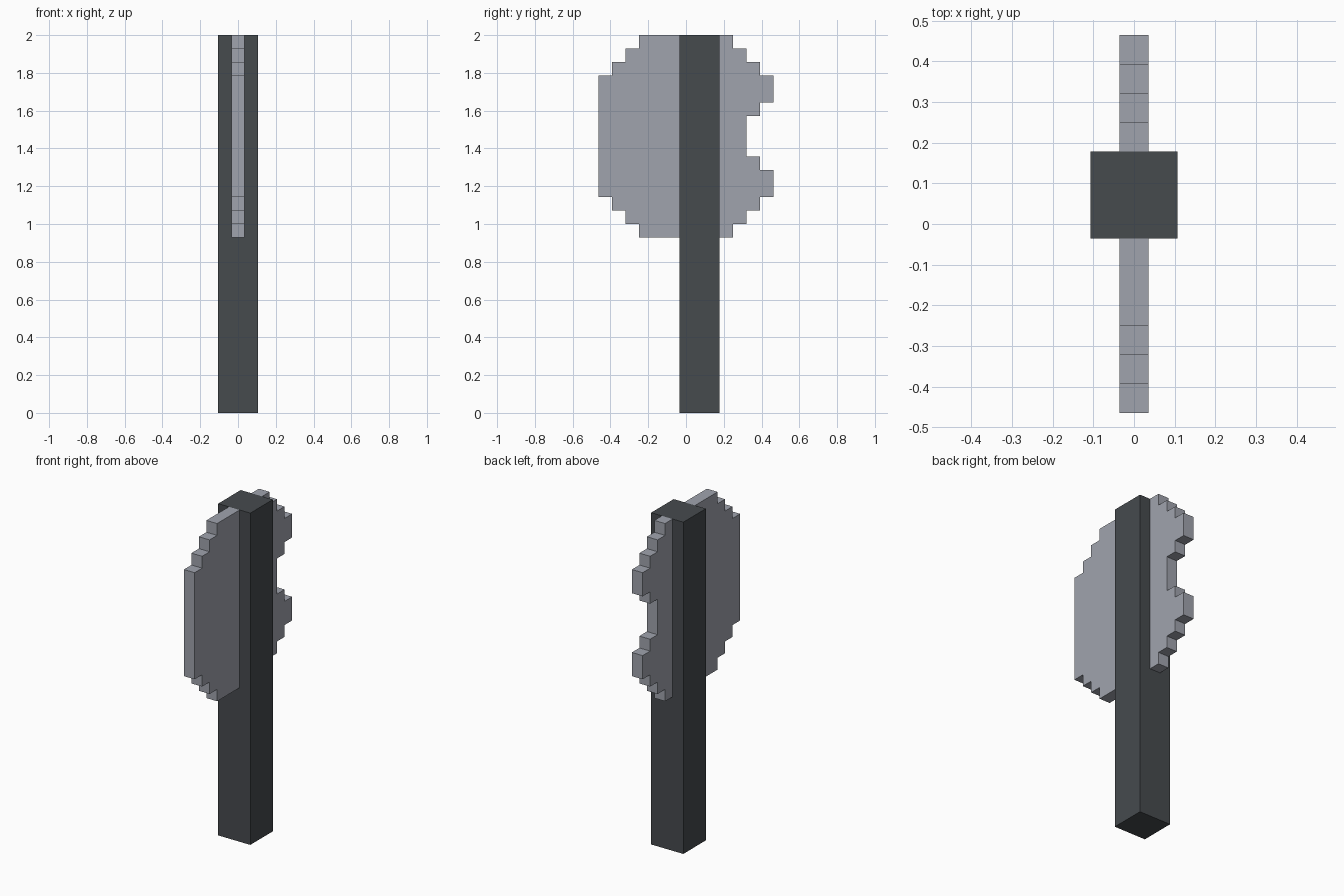
import bpy
import bmesh
from mathutils import Vector

cube = bpy.data.objects.get("Cube")
if cube:
    bpy.data.objects.remove(cube, do_unlink=True)

U = 2 / 28  # one block of the stepped grid


def make_material(name, rgb):
    mat = bpy.data.materials.new(name)
    mat.use_nodes = True
    color = (*rgb, 1)
    mat.diffuse_color = color
    mat.node_tree.nodes["Principled BSDF"].inputs["Base Color"].default_value = color
    return mat


def extrude_profile(name, outline, half_width, mat):
    """Extrude a (y, z) outline, in blocks, symmetrically along x."""
    bm = bmesh.new()
    face = bm.faces.new([bm.verts.new((-half_width * U, y * U, z * U)) for y, z in outline])
    result = bmesh.ops.extrude_face_region(bm, geom=[face])
    moved = [v for v in result["geom"] if isinstance(v, bmesh.types.BMVert)]
    bmesh.ops.translate(bm, verts=moved, vec=Vector((2 * half_width * U, 0, 0)))
    bmesh.ops.recalc_face_normals(bm, faces=bm.faces)
    mesh = bpy.data.meshes.new(name)
    bm.to_mesh(mesh)
    bm.free()
    mesh.materials.append(mat)
    obj = bpy.data.objects.new(name, mesh)
    bpy.context.collection.objects.link(obj)
    return obj


def stepped_outline(inner, side, steps, top=28):
    """Straight inner edge, and an outer edge stepping at each (z, reach)."""
    points = [(inner, steps[0][0])]
    ends = [z for z, _ in steps[1:]] + [top]
    for (z, reach), end in zip(steps, ends):
        points += [(side * reach, z), (side * reach, end)]
    return points + [(inner, top)]


steel = make_material("steel grey", (0.352, 0.371, 0.423))
dark = make_material("dark grey", (0.061, 0.069, 0.076))

# Square shaft
extrude_profile("handle", [(-0.5, 0), (2.5, 0), (2.5, 28), (-0.5, 28)], 1.5, dark)

# Rounded front blade and notched back blade share the stepped corners
bottom = [(13, 3.5), (14, 4.5), (15, 5.5), (16, 6.5)]
top = [(25, 5.5), (26, 4.5), (27, 3.5)]
notch = [(18, 5.5), (19, 4.5), (22, 5.5), (23, 6.5)]
extrude_profile("front_blade", stepped_outline(-0.5, -1, bottom + top), 0.5, steel)
extrude_profile("back_blade", stepped_outline(2.5, 1, bottom + notch + top), 0.5, steel)
